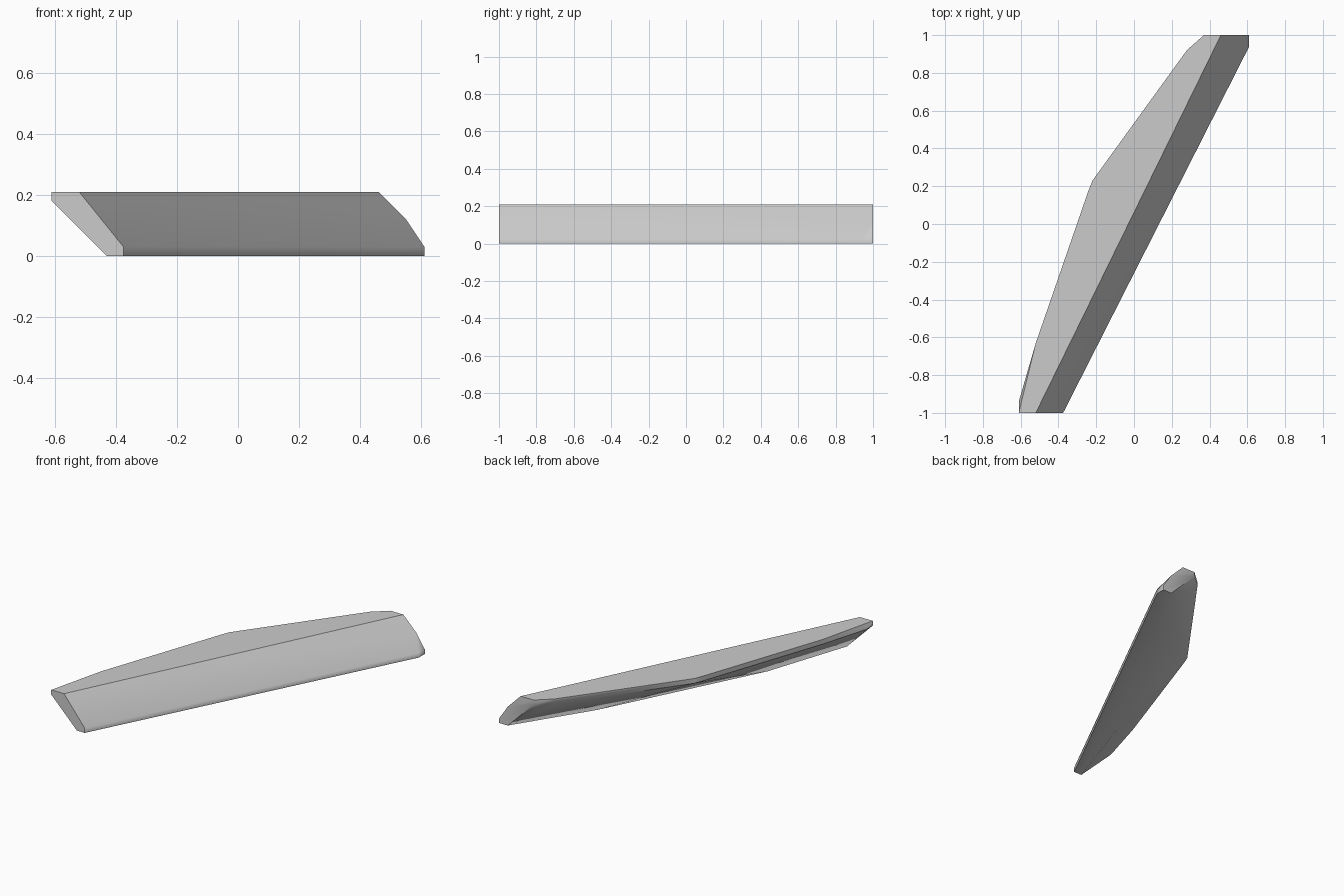
import bpy, bmesh, math

cube = bpy.data.objects.get("Cube")
if cube:
    bpy.data.objects.remove(cube, do_unlink=True)

TOP, RIM, LIP = 0.21, 0.18, 0.03

# Single light grey finish
grey = bpy.data.materials.new("light_grey")
grey.use_nodes = True
colour = (0.6, 0.6, 0.6, 1)
grey.diffuse_color = colour
grey.node_tree.nodes["Principled BSDF"].inputs["Base Color"].default_value = colour

# Bowed outer outline, shared by the top edge and the rim below it
bow = [(-0.61, -1), (-0.52, -0.63), (-0.24, 0.18), (-0.22, 0.23), (0.28, 0.92), (0.37, 1)]
# Straight inner edge of the top
ridge = [(-0.52, -1), (0.46, 1)]
# Straight lower lip, with its clipped far corner
lip = [(-0.375, -1), (0.61, 0.94), (0.61, 1)]
# Outer edge of the underside
keel = [(-0.43, -1), (-0.25, -0.46), (0.25, 0.53), (0.55, 1)]

levels = [
    (TOP, bow + ridge),
    (RIM, bow + [(-0.61, -0.94)]),
    (LIP, lip),
    (0, lip + keel),
    (0.12, [(0.55, 1)]),
]

# Wrap the outlines in one convex shell
bm = bmesh.new()
for z, outline in levels:
    for x, y in outline:
        bm.verts.new((x, y, z))
hull = bmesh.ops.convex_hull(bm, input=bm.verts[:])
loose = [v for v in bm.verts if not v.link_faces]
bmesh.ops.delete(bm, geom=loose, context='VERTS')
bmesh.ops.dissolve_limit(bm, angle_limit=math.radians(1.5), verts=bm.verts[:], edges=bm.edges[:])
bmesh.ops.recalc_face_normals(bm, faces=bm.faces[:])

mesh = bpy.data.meshes.new("slanted_panel")
bm.to_mesh(mesh)
bm.free()
mesh.materials.append(grey)
panel = bpy.data.objects.new("slanted_panel", mesh)
bpy.context.collection.objects.link(panel)

# Soft lower lip, crisp main edges
bpy.ops.object.select_all(action='DESELECT')
panel.select_set(True)
bpy.context.view_layer.objects.active = panel
bpy.ops.object.shade_smooth_by_angle(angle=math.radians(42))
weighted = panel.modifiers.new("weighted_normals", 'WEIGHTED_NORMAL')
weighted.keep_sharp = True
